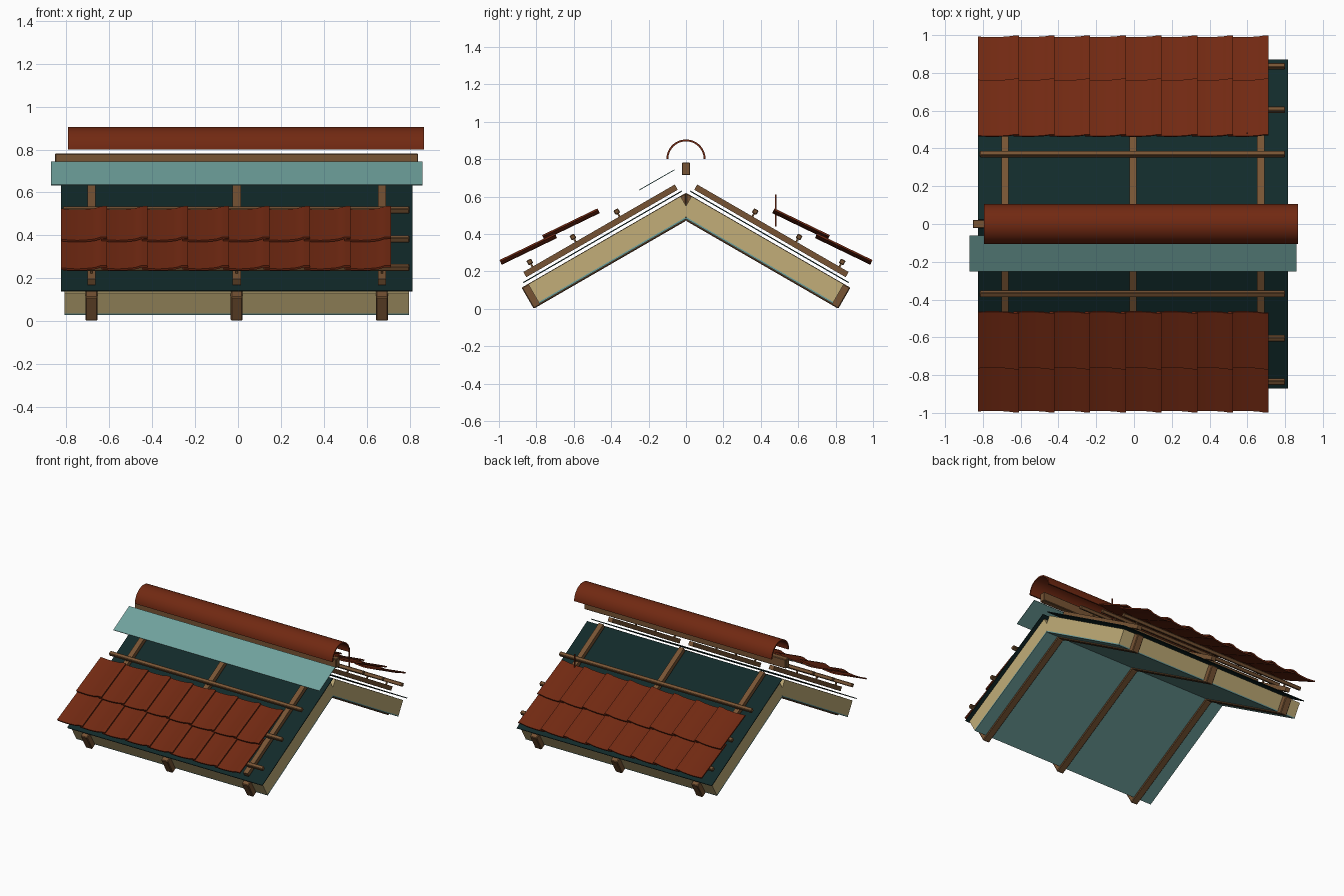
import bpy, bmesh, math

if "Cube" in bpy.data.objects:
    bpy.data.objects.remove(bpy.data.objects["Cube"])

C, S = math.cos(math.radians(30)), 0.5
Z0 = 0.47                      # height of the inner ridge line
CX = -0.006                    # middle of the roof section in x


def material(name, rgb):
    m = bpy.data.materials.new(name)
    m.diffuse_color = (*rgb, 1)
    m.use_nodes = True
    m.node_tree.nodes["Principled BSDF"].inputs["Base Color"].default_value = m.diffuse_color
    return m


TILE = material("terracotta", (0.165, 0.022, 0.006))
WOOD = material("brown wood", (0.185, 0.088, 0.034))
INSUL = material("tan insulation", (0.54, 0.42, 0.19))
DARK = material("dark teal membrane", (0.006, 0.023, 0.023))
LIGHT = material("light teal foil", (0.16, 0.36, 0.34))


def finish(bm, name, mat, bevel=0, smooth=False):
    bmesh.ops.recalc_face_normals(bm, faces=bm.faces)
    me = bpy.data.meshes.new(name)
    bm.to_mesh(me)
    bm.free()
    me.materials.append(mat)
    if smooth:
        me.shade_smooth()
        me.set_sharp_from_angle(angle=math.radians(35))
    ob = bpy.data.objects.new(name, me)
    bpy.context.collection.objects.link(ob)
    if bevel:
        b = ob.modifiers.new("bevel", 'BEVEL')
        b.width, b.segments = bevel, 1
    return ob


def prism(bm, pts, x0, x1):
    """Extrude a closed (y, z) outline from x0 to x1."""
    a = [bm.verts.new((x0, y, z)) for y, z in pts]
    b = [bm.verts.new((x1, y, z)) for y, z in pts]
    bm.faces.new(a)
    bm.faces.new(b)
    for i in range(len(a)):
        j = (i + 1) % len(a)
        bm.faces.new((a[i], a[j], b[j], b[i]))


def slope(u, n, side):
    """u runs down the roof from the ridge, n is the height off the slope."""
    return side * (u * C + n * S), Z0 - u * S + n * C


def slab(bm, u0, u1, n0, n1, x0, x1, side):
    prism(bm, [slope(u, n, side) for u, n in
               ((u0, n0), (u1, n0), (u1, n1), (u0, n1))], x0, x1)


ROWS = (0.296, 0.567, 0.833)               # tile batten positions
LINES = [CX - 0.677, CX, CX + 0.677]       # rafter positions


def tile_height(t):
    """Shallow pan, then a roll that laps over the next tile."""
    if t < 0.7:
        return -0.006 * math.sin(math.pi * t / 0.7)
    k = min(1, (t - 0.7) / 0.2)
    return 0.012 * k * k * (3 - 2 * k)


def tile(bm, x0, a, side, w=0.216, dy=0.296, dz=-0.143, thick=0.010, n=14):
    length = math.hypot(dy, dz)
    ny, nz = -dz / length, dy / length
    rings = []
    for i in range(n + 1):
        t = i / n
        ring = []
        for end, off in ((0, 0), (1, 0), (1, thick), (0, thick)):
            h = tile_height(t) + off - thick / 2
            ring.append(bm.verts.new((x0 + w * t,
                                      side * (a[0] + dy * end + ny * h),
                                      a[1] + dz * end + nz * h)))
        rings.append(ring)
    bm.faces.new(rings[0])
    bm.faces.new(rings[-1])
    for r, q in zip(rings, rings[1:]):
        for k in range(4):
            m = (k + 1) % 4
            bm.faces.new((r[k], r[m], q[m], q[k]))


for side, tag in ((-1, "front"), (1, "back")):
    # rafters, mitred at the ridge
    bm = bmesh.new()
    for x in LINES:
        d = 0.13
        prism(bm, [slope(u, n, side) for u, n in
                   ((0, 0), (0.94, 0), (0.94, d), (-d * S / C, d))],
              x - 0.028, x + 0.028)
    finish(bm, tag + "_rafters", WOOD, bevel=0.005)

    # insulation and inner lining between the rafters
    for name, mat, n0, n1 in (("insulation", INSUL, 0.018, 0.128),
                              ("inner_lining", LIGHT, 0.009, 0.018)):
        bm = bmesh.new()
        edges = [-0.81] + [e for x in LINES for e in (x - 0.027, x + 0.027)] + [0.798]
        for x0, x1 in zip(edges[::2], edges[1::2]):
            slab(bm, -0.04 if mat is INSUL else -0.008, 0.9, n0, n1, x0, x1, side)
        finish(bm, tag + "_" + name, mat)

    # underlay membrane
    bm = bmesh.new()
    slab(bm, -0.06, 0.918, 0.146, 0.152, -0.826, 0.814, side)
    finish(bm, tag + "_underlay", DARK)

    # counter battens running down the slope
    bm = bmesh.new()
    for x in LINES:
        slab(bm, -0.045, 0.89, 0.166, 0.198, x - 0.019, x + 0.019, side)
    finish(bm, tag + "_counter_battens", WOOD)

    # tile battens with small pegs down to the counter battens
    bm = bmesh.new()
    for u in ROWS:
        slab(bm, u - 0.014, u + 0.014, 0.214, 0.241, -0.817, 0.80, side)
    finish(bm, tag + "_tile_battens", WOOD, bevel=0.004)
    bm = bmesh.new()
    for u in ROWS:
        for x in LINES:
            slab(bm, u - 0.005, u + 0.005, 0.197, 0.216, x - 0.005, x + 0.005, side)
    finish(bm, tag + "_batten_pegs", WOOD)

    # two overlapping rows of tiles
    for row, start in (("upper", (0.466, 0.521)), ("lower", (0.694, 0.388))):
        bm = bmesh.new()
        for i in range(8):
            tile(bm, -0.826 + 0.189 * i, start, side)
        finish(bm, f"{tag}_{row}_tiles", TILE, smooth=True)

# upright tile hook on the back slope
bm = bmesh.new()
prism(bm, [(0.477, 0.44), (0.484, 0.44), (0.484, 0.612), (0.477, 0.612)], 0.596, 0.604)
finish(bm, "tile_hook", TILE)

# ridge board
bm = bmesh.new()
prism(bm, [(-0.022, 0.714), (0.022, 0.714), (0.022, 0.782), (-0.022, 0.782)], -0.853, 0.84)
finish(bm, "ridge_board", WOOD, bevel=0.004)

# foil strip along the front of the ridge
bm = bmesh.new()
prism(bm, [(-0.250, 0.632), (-0.060, 0.741), (-0.062, 0.745), (-0.252, 0.636)], -0.872, 0.861)
finish(bm, "ridge_foil", LIGHT)

# half-round ridge cap
bm = bmesh.new()
N = 24
arc = [math.pi * i / N for i in range(N + 1)]
prism(bm, [(0.105 * math.cos(t), 0.80 + 0.105 * math.sin(t)) for t in arc] +
      [(0.095 * math.cos(t), 0.80 + 0.095 * math.sin(t)) for t in reversed(arc)],
      -0.793, 0.867)
finish(bm, "ridge_cap", TILE, smooth=True)
